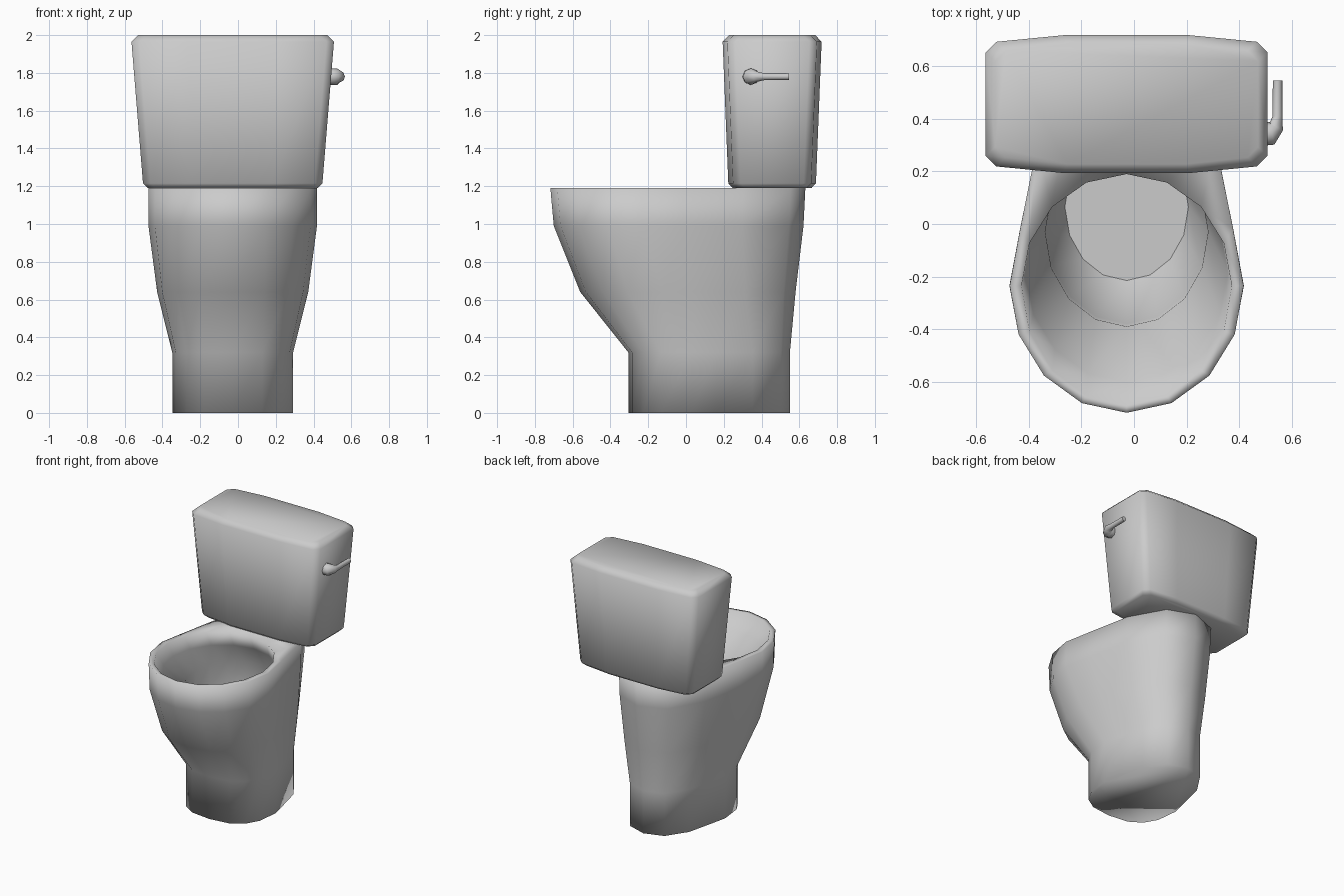
import bpy, bmesh, math
from mathutils import Vector

if "Cube" in bpy.data.objects:
    bpy.data.objects.remove(bpy.data.objects["Cube"])

CX = -0.028  # symmetry line of bowl and tank


def loft(name, rings, angle, caps=(True, True)):
    """Skin a stack of equal-length rings and cap the ends."""
    bm = bmesh.new()
    rows = [[bm.verts.new(p) for p in ring] for ring in rings]
    n = len(rows[0])
    for a, b in zip(rows, rows[1:]):
        for i in range(n):
            j = (i + 1) % n
            bm.faces.new((a[i], a[j], b[j], b[i]))
    if caps[0]:
        bm.faces.new(rows[0][::-1])
    if caps[1]:
        bm.faces.new(rows[-1])
    if len(rows) > 1:
        bmesh.ops.recalc_face_normals(bm, faces=bm.faces)
    me = bpy.data.meshes.new(name)
    bm.to_mesh(me)
    bm.free()
    ob = bpy.data.objects.new(name, me)
    bpy.context.collection.objects.link(ob)
    bpy.ops.object.select_all(action='DESELECT')
    ob.select_set(True)
    bpy.context.view_layer.objects.active = ob
    bpy.ops.object.shade_smooth_by_angle(angle=math.radians(angle))
    return ob


def mirrored(half, z):
    """Half outline, first and last point on the centre line -> closed ring."""
    pts = half + [(-x, y) for x, y in half[-2:0:-1]]
    return [(CX + x, y, z) for x, y in pts]


def outer_ring(z, hw, front, yc, back, power=1.0):
    """Elliptical front, gently tapering sides and rounded back."""
    half = []
    for i in range(5):
        a = i * math.pi / 8
        half.append((hw * math.sin(a) ** power if i else 0.0,
                     yc - (yc - front) * max(math.cos(a), 0) ** power))
    for fx, fy in ((0.91, 0.25), (0.765, 0.62), (0.45, 0.91), (0, 1)):
        half.append((hw * fx, yc + (back - yc) * fy))
    return mirrored(half, z)


def inner_ring(z, hw, front, yc, back):
    half = []
    for i in range(9):
        a = i * math.pi / 8
        r = (yc - front) if i < 4 else (back - yc)
        half.append((hw * math.sin(a) if 0 < i < 8 else 0.0, yc - r * math.cos(a)))
    return mirrored(half, z)


# Bowl: pedestal outside, over the rim, down the inside to the drain opening
loft("bowl", [
    outer_ring(0.00, 0.32, -0.305, 0.03, 0.55, 0.75),
    outer_ring(0.32, 0.32, -0.305, 0.03, 0.55, 0.75),
    outer_ring(0.64, 0.40, -0.56, -0.12, 0.58, 0.88),
    outer_ring(0.99, 0.446, -0.70, -0.235, 0.622),
    outer_ring(1.19, 0.445, -0.718, -0.235, 0.632),
    inner_ring(1.19, 0.40, -0.69, -0.235, 0.19),
    inner_ring(1.08, 0.385, -0.60, -0.18, 0.23),
    inner_ring(0.93, 0.31, -0.39, -0.03, 0.32),
    inner_ring(0.76, 0.305, -0.38, -0.02, 0.33),
    inner_ring(0.60, 0.235, -0.215, 0.065, 0.345),
], 180, (True, False))

# Water surface filling the bottom of the bowl
loft("water", [inner_ring(0.60, 0.235, -0.215, 0.065, 0.345)], 30, (False, True))


# Tank: bowed, chamfered box widening upwards
def tank_ring(z, hx, hy):
    yc = 0.456
    quarter = [(hx, hy - 0.065), (hx - 0.04, hy - 0.025), (hx * 0.45, hy)]
    right = [(x, -y) for x, y in quarter[::-1]] + quarter
    pts = right + [(-x, y) for x, y in right[::-1]]
    return [(CX + x, yc + y, z) for x, y in pts]


loft("tank", [
    tank_ring(1.19, 0.45, 0.208),
    tank_ring(1.215, 0.475, 0.232),
    tank_ring(1.965, 0.536, 0.262),
    tank_ring(2.00, 0.50, 0.228),
], 60)


# Flush handle: knob on the tank side bending into a lever
def handle_ring(x, y, r, turn):
    t = math.radians(turn)
    u = Vector((-math.sin(t), math.cos(t), 0))
    up = Vector((0, 0, 1))
    return [Vector((x, y, 1.78)) + r * (u * math.cos(a) + up * math.sin(a))
            for a in (k * math.pi / 4 for k in range(8))]


loft("flush_handle", [
    handle_ring(0.47, 0.343, 0.042, 0),
    handle_ring(0.505, 0.343, 0.044, 0),
    handle_ring(0.525, 0.345, 0.044, 12),
    handle_ring(0.541, 0.370, 0.029, 60),
    handle_ring(0.546, 0.410, 0.019, 90),
    handle_ring(0.546, 0.545, 0.018, 90),
], 60)
